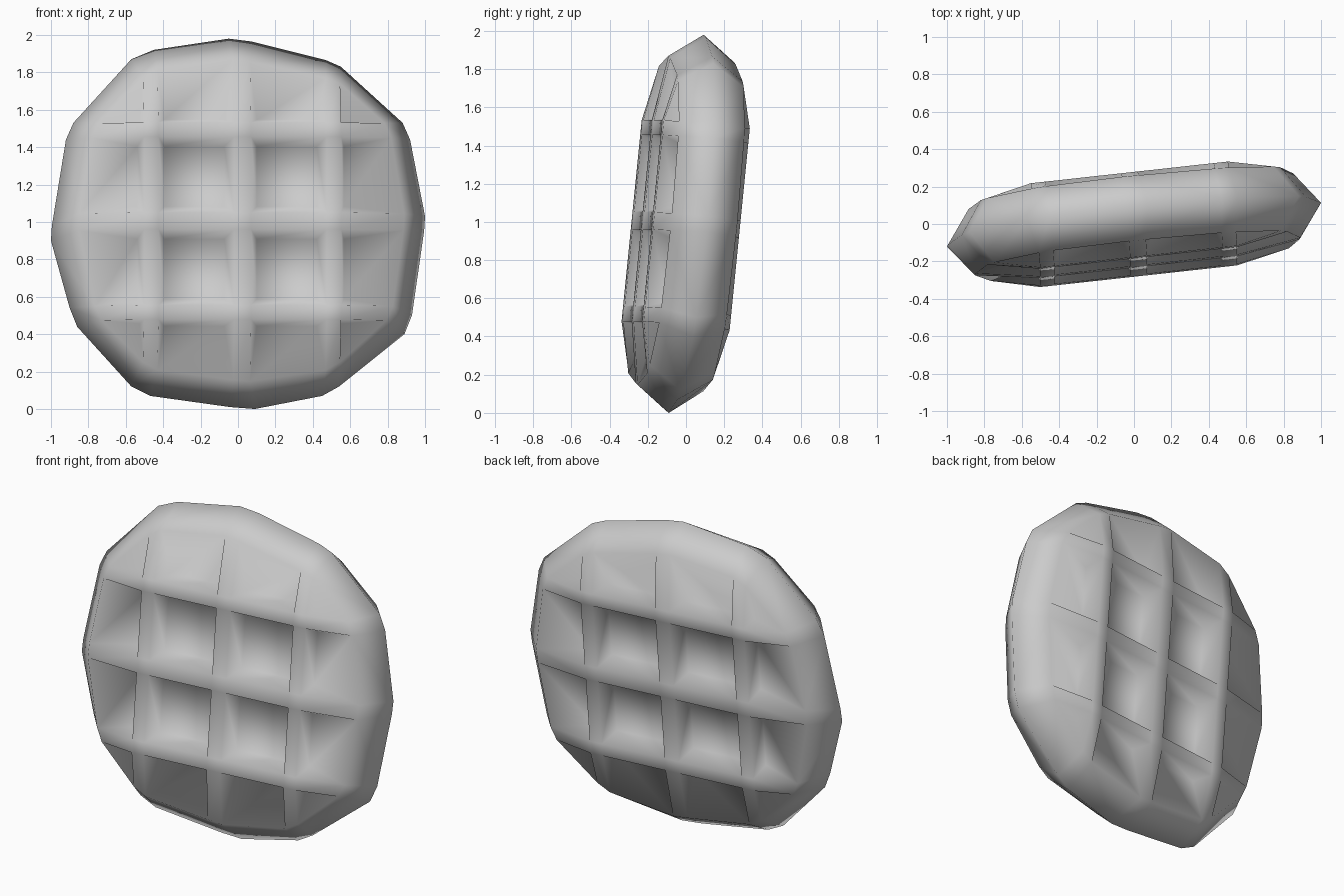
import bpy, bmesh

if "Cube" in bpy.data.objects:
    bpy.data.objects.remove(bpy.data.objects["Cube"])

# Ridge lines of the waffle grid (both axes), thickness levels
LINES = {1: -0.527, 2: -0.45, 3: -0.045, 4: 0.045, 5: 0.45, 6: 0.527}
RIDGE, RING, FLOOR, MID = 0.225, 0.172, 0.118, 0.983

# Outer rim, one point where each grid line meets the edge (x, z)
TOP = [(-.57, 1.87), (-.45, 1.92), (-.05, 1.98), (.07, 1.965), (.47, 1.865), (.55, 1.83)]
BOTTOM = [(-.57, .12), (-.47, .07), (-.04, .01), (.09, 0), (.45, .07), (.54, .12)]
LEFT = [(-.86, .44), (-.9, .54), (-1, .9), (-.995, .98), (-.92, 1.44), (-.88, 1.53)]
RIGHT = [(.89, .4), (.93, .5), (.995, .95), (1, 1.03), (.92, 1.44), (.88, 1.53)]
rim = {}
for k in range(6):
    rim[(k + 1, 7)], rim[(k + 1, 0)] = TOP[k], BOTTOM[k]
    rim[(0, k + 1)], rim[(7, k + 1)] = LEFT[k], RIGHT[k]

bm = bmesh.new()


def point(x, z, h):
    """Vertex on the tilted slab, h out of the front face."""
    return bm.verts.new((x + .11 * h, .11 * x + .1 * (z - 1) - h, z + .1 * h))


edge = {key: point(x, z, 0) for key, (x, z) in rim.items()}
loop = ([(i, 0) for i in range(1, 7)] + [(7, j) for j in range(1, 7)]
        + [(i, 7) for i in range(6, 0, -1)] + [(0, j) for j in range(6, 0, -1)])


def face(verts):
    unique = list(dict.fromkeys(verts))
    if len(unique) > 2:
        bm.faces.new(unique)


for side in (1, -1):
    grid = {(i, j): point(x, MID + z, side * RIDGE)
            for i, x in LINES.items() for j, z in LINES.items()}
    # Ring inside the rim, in line with the ridges
    for (i, j), (x, z) in rim.items():
        grid[(i, j)] = point(LINES.get(i, x * .87),
                             MID + LINES[j] if j in LINES else 1 + (z - 1) * .87,
                             side * RING)

    # Bevelled edge from the rim to the ring
    for a, b in zip(loop, loop[1:] + loop[:1]):
        face([edge[a], edge[b], grid[b], grid[a]])

    for i in range(7):
        for j in range(7):
            keys = [k for k in ((i, j), (i + 1, j), (i + 1, j + 1), (i, j + 1)) if k in grid]
            top = [grid[k] for k in keys]
            # Ridges
            if i % 2 or j % 2:
                face(top)
                continue
            # Pockets, open towards the ring at the border
            inset_x = inset_z = .012 if len(keys) == 3 else .042
            if len(keys) == 4 and i in (0, 6):
                inset_x = .025
            if len(keys) == 4 and j in (0, 6):
                inset_z = .025
            low = []
            for k in keys:
                if k in rim:
                    low.append(grid[k])
                else:
                    dx = inset_x if k[0] == i else -inset_x
                    dz = inset_z if k[1] == j else -inset_z
                    low.append(point(LINES[k[0]] + dx, MID + LINES[k[1]] + dz, side * FLOOR))
            n = len(keys)
            for a in range(n):
                b = (a + 1) % n
                face([top[a], top[b], low[b], low[a]])
            face(low)

bmesh.ops.recalc_face_normals(bm, faces=bm.faces)
for f in bm.faces:
    f.smooth = True
mesh = bpy.data.meshes.new("waffle")
bm.to_mesh(mesh)
bm.free()
bpy.context.collection.objects.link(bpy.data.objects.new("waffle", mesh))
